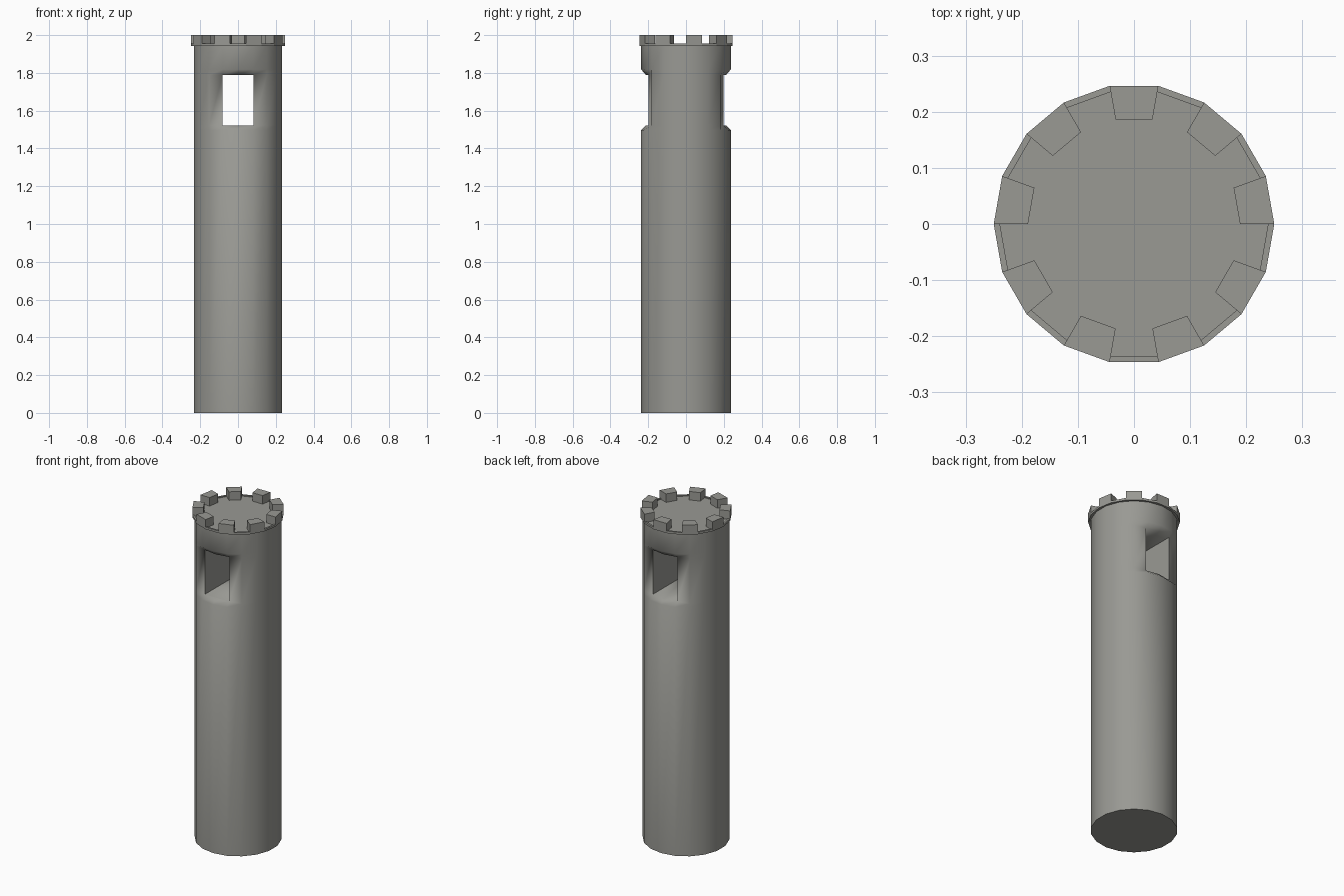
import bpy, bmesh, math

if "Cube" in bpy.data.objects:
    bpy.data.objects.remove(bpy.data.objects["Cube"])

N = 18

stone = bpy.data.materials.new("grey_stone")
stone.diffuse_color = (0.32, 0.32, 0.295, 1)
stone.use_nodes = True
stone.node_tree.nodes["Principled BSDF"].inputs["Base Color"].default_value = stone.diffuse_color


def finish(bm, name, smooth_angle):
    bmesh.ops.recalc_face_normals(bm, faces=bm.faces[:])
    for f in bm.faces:
        f.smooth = True
    for e in bm.edges:
        if len(e.link_faces) == 2:
            e.smooth = e.calc_face_angle(0) < math.radians(smooth_angle)
    me = bpy.data.meshes.new(name)
    bm.to_mesh(me)
    bm.free()
    me.materials.append(stone)
    ob = bpy.data.objects.new(name, me)
    bpy.context.collection.objects.link(ob)
    return ob


def polar(r, deg, z):
    a = math.radians(deg)
    return (r * math.cos(a), r * math.sin(a), z)


def ring(bm, r, z, start):
    return [bm.verts.new(polar(r, start + 20 * k, z)) for k in range(N)]


def bridge(bm, a, b, skip=()):
    for k in range(N):
        if k not in skip:
            j = (k + 1) % N
            bm.faces.new((a[k], a[j], b[j], b[k]))


# Tower shaft with a window passage running front to back
bm = bmesh.new()
rings = [ring(bm, 0.237, z, 10) for z in (0, 1.497, 1.522, 1.79, 1.818, 1.945)]
low, high = rings[2], rings[3]
for r in (low, high):                      # recessed window edges
    for k in (3, 4, 5, 12, 13, 14):
        r[k].co.y -= math.copysign(0.024, r[k].co.y)
for i in range(5):
    bridge(bm, rings[i], rings[i + 1], (3, 4, 12, 13) if i == 2 else ())
bm.faces.new(rings[0])
bm.faces.new(rings[-1])
for r in (low, high):                      # passage floor and ceiling
    bm.faces.new([r[k] for k in (3, 4, 5, 12, 13, 14)])
for a, b in ((3, 14), (5, 12)):            # passage side walls
    bm.faces.new((low[a], low[b], high[b], high[a]))
finish(bm, "tower_shaft", 60)

# Rim around the roof, with the roof floor just below its lip
bm = bmesh.new()
r0 = ring(bm, 0.236, 1.942, 0)
r1 = ring(bm, 0.25, 1.942, 0)
r2 = ring(bm, 0.25, 1.955, 0)
r3 = ring(bm, 0.239, 1.955, 0)
r4 = ring(bm, 0.239, 1.949, 0)
for a, b in ((r0, r1), (r1, r2), (r2, r3), (r3, r4)):
    bridge(bm, a, b)
bm.faces.new(r4)
bm.faces.new(r0)
finish(bm, "roof_rim", 15)

# Nine battlement blocks on alternate sides
bm = bmesh.new()
for i in range(9):
    a = 40 * i
    pts = ((0.25, a), (0.25, a + 20), (0.189, a + 20), (0.189, a))
    lo = [bm.verts.new(polar(r, d, 1.949)) for r, d in pts]
    hi = [bm.verts.new(polar(r, d, 2.0)) for r, d in pts]
    bm.faces.new(lo)
    bm.faces.new(hi)
    for k in range(4):
        j = (k + 1) % 4
        bm.faces.new((lo[k], lo[j], hi[j], hi[k]))
finish(bm, "battlements", 15)
